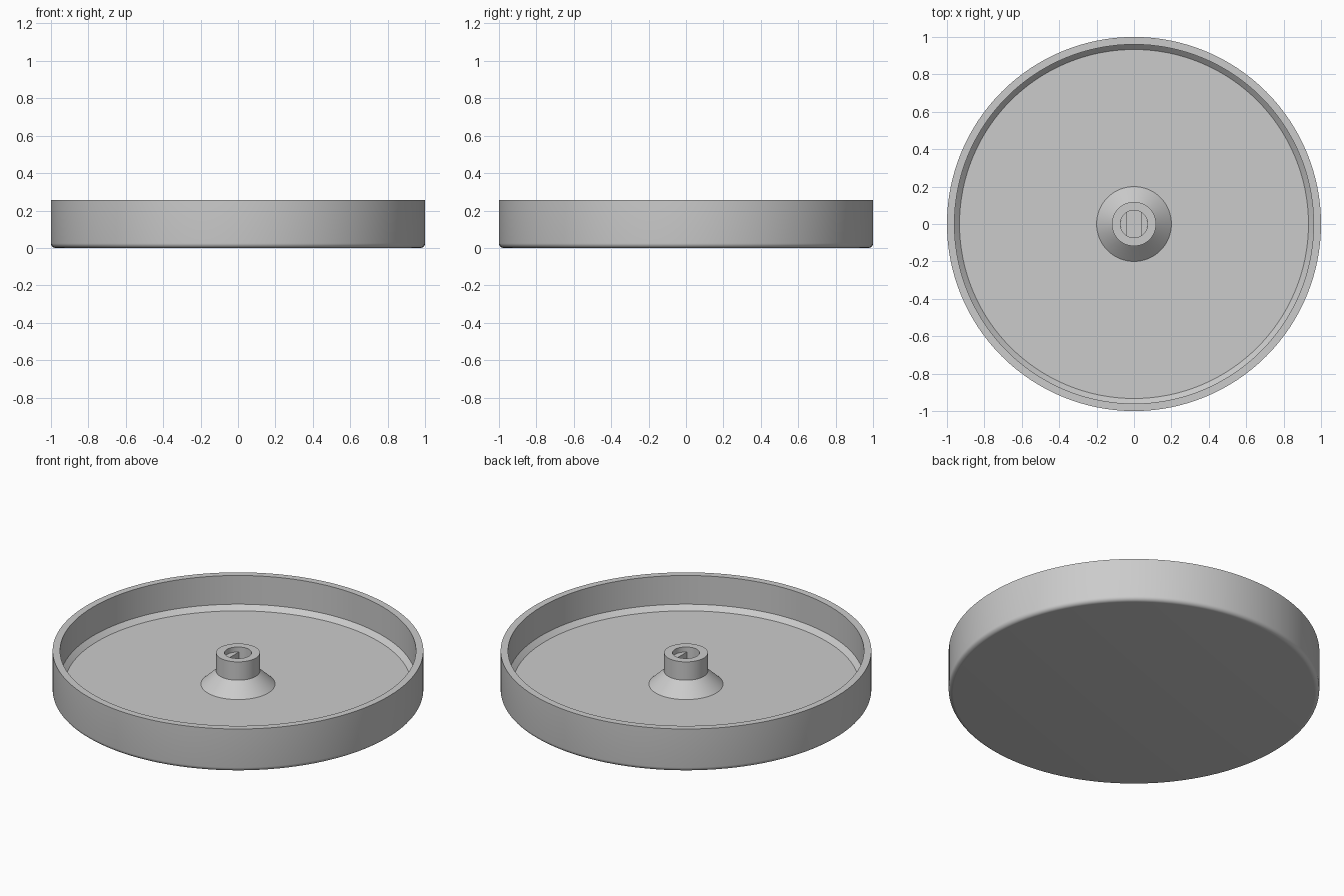
import bpy, bmesh, math

if "Cube" in bpy.data.objects:
    bpy.data.objects.remove(bpy.data.objects["Cube"])

grey = bpy.data.materials.new("plain_grey")
grey.diffuse_color = (0.6, 0.6, 0.6, 1)
grey.use_nodes = True
grey.node_tree.nodes["Principled BSDF"].inputs["Base Color"].default_value = grey.diffuse_color


def finish(name, bm):
    """Turn a bmesh into a smooth-shaded object with sharp edges kept."""
    bmesh.ops.recalc_face_normals(bm, faces=bm.faces)
    mesh = bpy.data.meshes.new(name)
    bm.to_mesh(mesh)
    bm.free()
    mesh.materials.append(grey)
    obj = bpy.data.objects.new(name, mesh)
    bpy.context.collection.objects.link(obj)
    bpy.ops.object.select_all(action='DESELECT')
    obj.select_set(True)
    bpy.context.view_layer.objects.active = obj
    bpy.ops.object.shade_smooth_by_angle(angle=math.radians(30))
    return obj


def lathe(name, profile, steps=128):
    """Spin an (r, z) profile around the z axis."""
    bm = bmesh.new()
    verts = [bm.verts.new((r, 0, z)) for r, z in profile]
    edges = [bm.edges.new(pair) for pair in zip(verts, verts[1:])]
    bmesh.ops.spin(bm, geom=verts + edges, cent=(0, 0, 0), axis=(0, 0, 1),
                   angle=math.tau, steps=steps, use_duplicate=False)
    bmesh.ops.remove_doubles(bm, verts=bm.verts, dist=1e-5)
    return finish(name, bm)


FLOOR, RIM, HUB_TOP = 0.057, 0.255, 0.243
BORE, FLAT, LEDGE = 0.073, 0.038, 0.213
FILLET = 0.025

# Dish: rounded bottom edge, thin wall, chamfered inner corner,
# flared hub with a round bore
corner = [(1 - FILLET + FILLET * math.sin(a), FILLET - FILLET * math.cos(a))
          for a in (math.radians(15 * i) for i in range(7))]
profile = [(0, 0)] + corner + [
    (1, RIM), (0.96, RIM),
    (0.96, FLOOR + 0.027), (0.933, FLOOR),
    (0.2, FLOOR), (0.118, 0.134),
    (0.118, HUB_TOP), (BORE, HUB_TOP),
    (BORE, FLOOR), (0, FLOOR)]
lathe("dish_with_hub", profile)

# Two flat-sided keys that narrow the lower bore to a slot
half = math.acos(FLAT / BORE)
for side, label in ((-1, "left"), (1, "right")):
    bm = bmesh.new()
    arc = [half * (i / 8 - 1) for i in range(17)]
    ring = [bm.verts.new((side * BORE * math.cos(a), BORE * math.sin(a), FLOOR))
            for a in arc]
    base = bm.faces.new(ring)
    top = bmesh.ops.extrude_face_region(bm, geom=[base])["geom"]
    bmesh.ops.translate(bm, vec=(0, 0, LEDGE - FLOOR),
                        verts=[g for g in top if isinstance(g, bmesh.types.BMVert)])
    finish("bore_key_" + label, bm)
